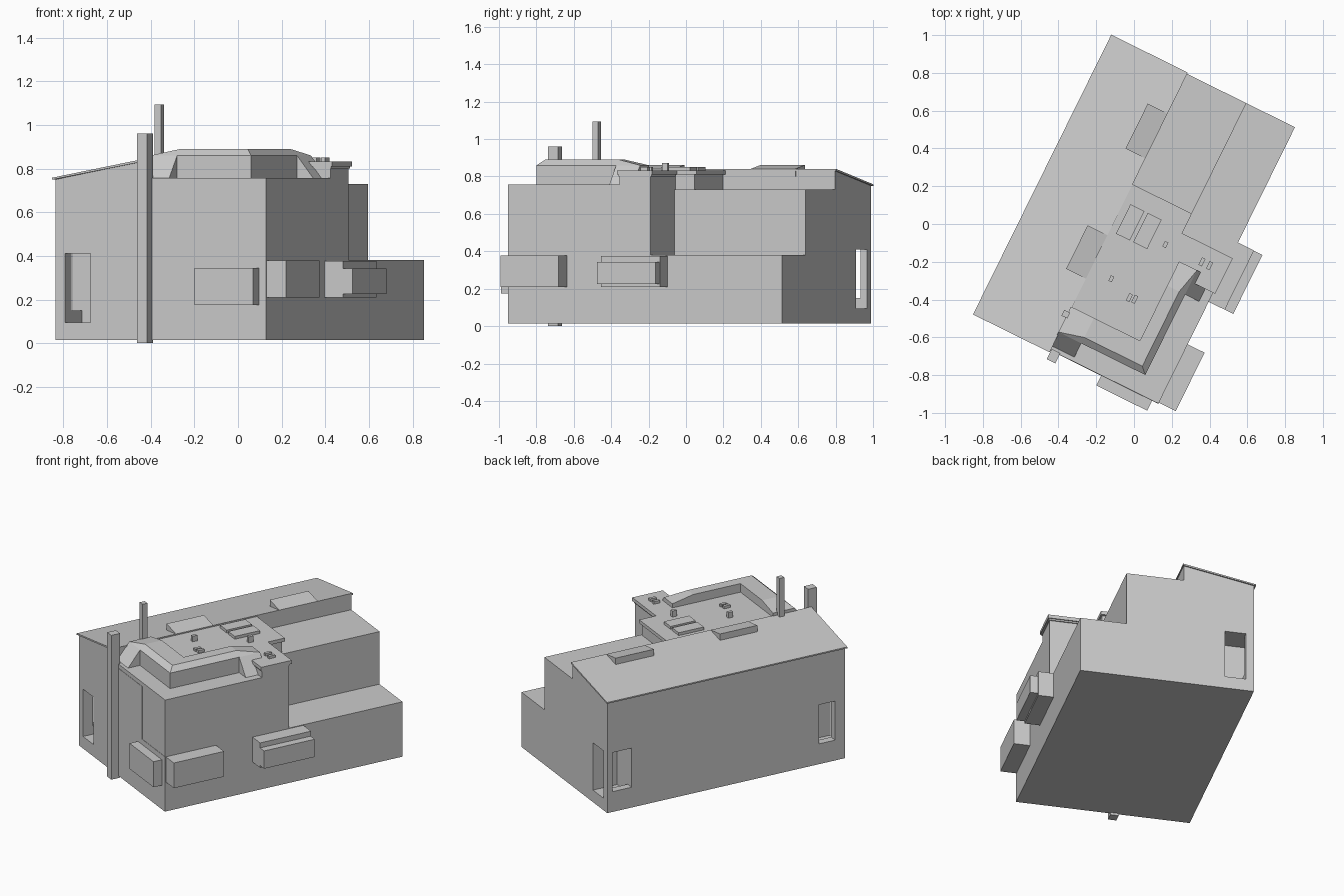
import bpy, bmesh, math

if "Cube" in bpy.data.objects:
    bpy.data.objects.remove(bpy.data.objects["Cube"])

ANGLE = math.radians(-26.3)   # the house stands turned on the grid


def finish(name, bm):
    bmesh.ops.recalc_face_normals(bm, faces=bm.faces)
    me = bpy.data.meshes.new(name)
    bm.to_mesh(me)
    bm.free()
    ob = bpy.data.objects.new(name, me)
    ob.rotation_euler.z = ANGLE
    bpy.context.collection.objects.link(ob)
    return ob


def box(name, a, b, z):
    """Box from (min, max) ranges in house coordinates."""
    bm = bmesh.new()
    bmesh.ops.create_cube(bm, size=1)
    for v in bm.verts:
        v.co = [r[0] if c < 0 else r[1] for c, r in zip(v.co, (a, b, z))]
    return finish(name, bm)


def sections(name, rows):
    """Closed cross-sections joined in order and capped at both ends."""
    bm = bmesh.new()
    rings = [[bm.verts.new(p) for p in row] for row in rows]
    n = len(rings[0])
    for r, s in zip(rings, rings[1:]):
        for i in range(n):
            bm.faces.new((r[i], r[(i + 1) % n], s[(i + 1) % n], s[i]))
    bm.faces.new(rings[0])
    bm.faces.new(rings[-1])
    return finish(name, bm)


def extrude(name, profile, b0, b1):
    return sections(name, [[(a, b, z) for a, z in profile] for b in (b0, b1)])


def hull(name, pts):
    bm = bmesh.new()
    for p in pts:
        bm.verts.new(p)
    bmesh.ops.convex_hull(bm, input=bm.verts)
    bmesh.ops.dissolve_limit(bm, angle_limit=0.01, verts=bm.verts, edges=bm.edges)
    return finish(name, bm)


# Stepped main body
body = extrude("main_body", [(-.54, .015), (.537, .015), (.537, .38), (.25, .38),
                             (.25, .73), (-.105, .73), (-.105, .83), (-.54, .75)],
               -.797, .837)

# Corner porch openings
cuts = [((-.49, -.36), (-1, -.62), (.095, .41)),
        ((-1, -.36), (-.73, -.62), (.15, .41)),
        ((-.49, -.36), (.67, 1), (.095, .41)),
        ((-1, -.36), (.67, .80), (.15, .41))]
for i, c in enumerate(cuts):
    cutter = box(f"opening_cutter_{i}", *c)
    cutter.hide_render = True
    mod = body.modifiers.new("opening", 'BOOLEAN')
    mod.object = cutter
    mod.operation = 'DIFFERENCE'
    mod.solver = 'EXACT'
    bpy.context.view_layer.objects.active = body
    bpy.ops.object.modifier_apply(modifier=mod.name)
    bpy.data.objects.remove(cutter)

# Sloping roof sheet and its two dormers
extrude("sloping_roof", [(-.552, .749), (-.1, .830), (-.1, .841), (-.552, .758)], -.807, .845)
for i, (b0, b1) in enumerate([(-.372, -.115), (.338, .603)]):
    extrude(f"roof_dormer_{i}", [(-.217, .78), (-.1, .80), (-.1, .841), (-.217, .862)], b0, b1)

# Front block, raised upper storey and flat roof
box("front_block", (-.105, .537), (-.795, .055), (.015, .757))
box("upper_wall_main", (-.105, .24), (-.54, .17), (.70, .812))
box("upper_wall_side", (.2, .537), (-.13, .055), (.70, .812))
box("flat_roof_main", (-.105, .25), (-.54, .185), (.81, .833))
box("flat_roof_inner", (.2, .304), (-.54, .069), (.81, .833))
box("flat_roof_side", (.25, .549), (-.141, .069), (.81, .833))
box("flat_roof_trim", (.25, .542), (-.135, .062), (.80, .812))

# L-shaped raised parapet with bevelled outer edge
prof = [(.408, -.69, .75), (.408, -.69, .86), (.373, -.655, .89),
        (.302, -.54, .89), (.302, -.54, .75)]
sections("raised_parapet", [[(.03, b, z) for a, b, z in prof], prof,
                            [(a, -.215, z) for a, b, z in prof]])
# Sloped parapet ends: (distance across, along, height)
hull("parapet_end_right", [(.302, -.215, .75), (.302, -.072, .75), (.49, -.215, .757),
                           (.49, -.072, .757), (.408, -.215, .86), (.408, -.072, .86),
                           (.302, -.072, .86), (.302, -.215, .89), (.373, -.215, .89)])
hull("parapet_end_left", [(.03, -.54, .75), (-.105, -.54, .75), (.03, -.772, .757),
                          (-.105, -.772, .757), (.03, -.69, .86), (-.105, -.69, .86),
                          (-.105, -.54, .86), (.03, -.54, .89), (.03, -.655, .89)])

# Chimneys
box("front_chimney", (-.097, -.046), (-.846, -.786), (0, .96))
box("roof_chimney", (-.129, -.095), (-.605, -.571), (.75, 1.093))

# Skylights and vents on the flat roof
for i, a in enumerate((-.022, .08)):
    box(f"skylight_{i}", (a - .041, a + .041), (-.088, .085), (.82, .852))
vents = [(.021, -.313, .87), (.15, -.36, .85), (.18, -.355, .85), (.197, -.024, .873),
         (.411, -.02, .85), (.456, -.02, .85)]
for i, (a, b, top) in enumerate(vents):
    h = .022 if top < .86 else .016
    box(f"roof_vent_{i}", (a - .01, a + .01), (b - h, b + h), (.82, top))

# Bay windows
box("front_bay", (.2, .5), (-.855, -.78), (.175, .345))
box("side_bay", (.52, .637), (-.79, -.445), (.21, .378))
box("rear_bay_body", (.52, .682), (-.194, .154), (.225, .343))
box("rear_bay_core", (.52, .632), (-.194, .156), (.21, .376))
